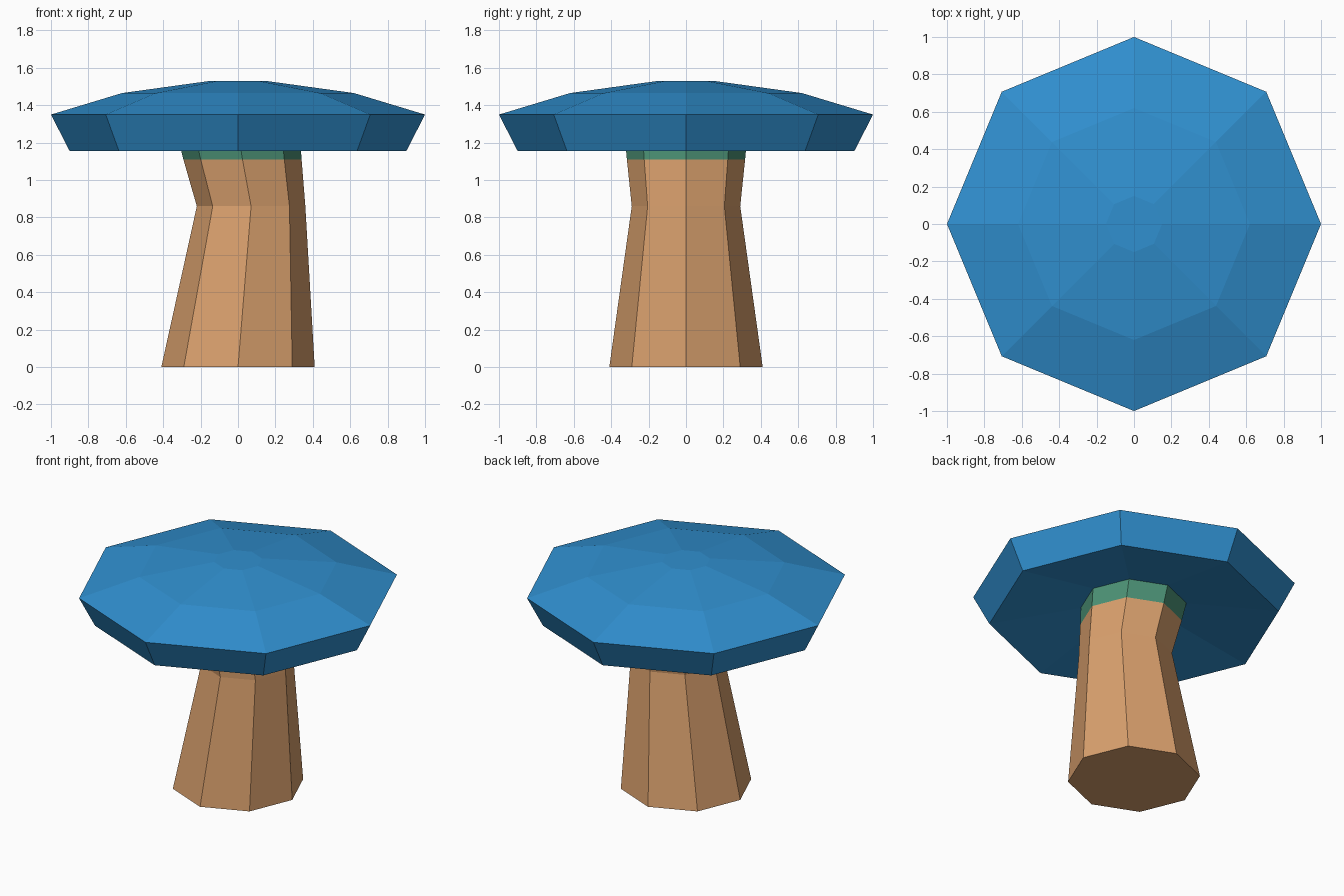
import bpy, bmesh, math

if "Cube" in bpy.data.objects:
    bpy.data.objects.remove(bpy.data.objects["Cube"])

SIDES = 8


def material(name, rgb):
    m = bpy.data.materials.new(name)
    m.diffuse_color = (*rgb, 1.0)
    m.use_nodes = True
    m.node_tree.nodes["Principled BSDF"].inputs["Base Color"].default_value = m.diffuse_color
    return m


def loft(name, rings, mats, rule=lambda z: 0):
    """Skin octagonal rings (centre_x, radius, z), closing both ends."""
    bm = bmesh.new()
    loops = []
    for cx, r, z in rings:
        loops.append([bm.verts.new((cx + r * math.cos(2 * math.pi * i / SIDES),
                                    r * math.sin(2 * math.pi * i / SIDES), z))
                      for i in range(SIDES)])
    for a, b in zip(loops, loops[1:]):
        for i in range(SIDES):
            j = (i + 1) % SIDES
            bm.faces.new((a[i], a[j], b[j], b[i]))
    bm.faces.new(loops[0][::-1])
    bm.faces.new(loops[-1])
    bmesh.ops.recalc_face_normals(bm, faces=bm.faces[:])
    for f in bm.faces:
        f.material_index = rule(f.calc_center_median().z)
    me = bpy.data.meshes.new(name)
    bm.to_mesh(me)
    bm.free()
    for m in mats:
        me.materials.append(m)
    ob = bpy.data.objects.new(name, me)
    bpy.context.collection.objects.link(ob)
    return ob


blue = material("cap blue", (0.030, 0.279, 0.631))
tan = material("stem tan", (0.694, 0.351, 0.153))
green = material("collar green", (0.072, 0.283, 0.178))

# Bent stem with a green collar under the cap
loft("stem", [(0, 0.41, 0), (0.07, 0.29, 0.86), (0.024, 0.316, 1.11), (0, 0.33, 1.26)],
     [tan, green], lambda z: 1 if z > 1.11 else 0)

# Cap: hollowed underside, flared rim, shallow dome
loft("cap", [(0, 0.15, 1.267), (0, 0.9, 1.155), (0, 1.0, 1.35),
             (0, 0.62, 1.465), (0, 0.15, 1.53)], [blue])
